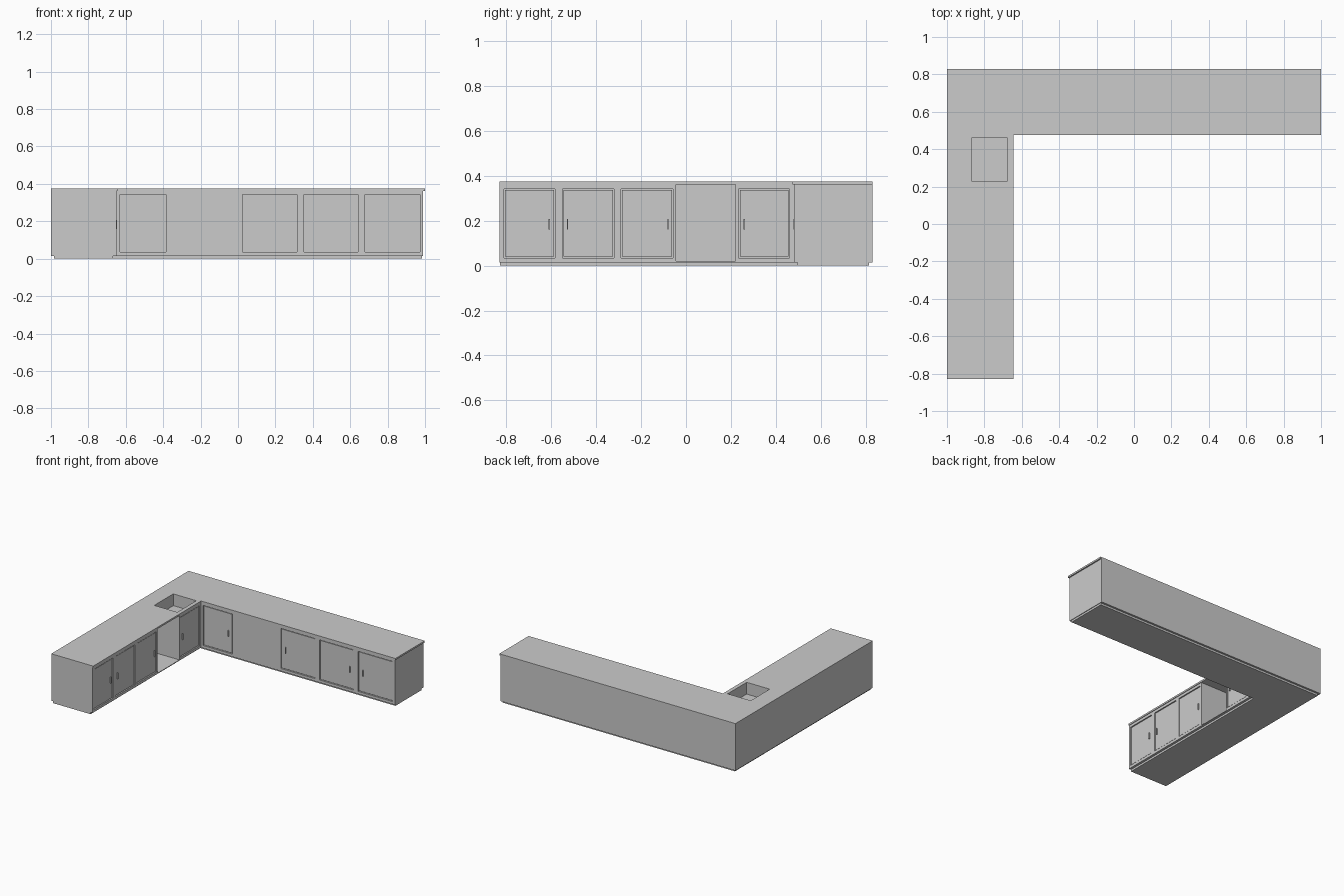
import bpy, bmesh

if "Cube" in bpy.data.objects:
    bpy.data.objects.remove(bpy.data.objects["Cube"])


def l_shape(name, x0, x1, xi, y0, y1, yi, z0, z1):
    """Extrude an L outline: left leg inner edge at xi, back leg inner edge at yi."""
    bm = bmesh.new()
    pts = [(x0, y0), (xi, y0), (xi, yi), (x1, yi), (x1, y1), (x0, y1)]
    face = bm.faces.new([bm.verts.new((x, y, z0)) for x, y in pts])
    res = bmesh.ops.extrude_face_region(bm, geom=[face])
    verts = [v for v in res["geom"] if isinstance(v, bmesh.types.BMVert)]
    bmesh.ops.translate(bm, verts=verts, vec=(0, 0, z1 - z0))
    bmesh.ops.recalc_face_normals(bm, faces=bm.faces)
    return finish(name, bm)


def box(name, lo, hi):
    bm = bmesh.new()
    bmesh.ops.create_cube(bm, size=1)
    for v in bm.verts:
        v.co = [(a + b) / 2 + c * (b - a) for a, b, c in zip(lo, hi, v.co)]
    return finish(name, bm)


def finish(name, bm):
    mesh = bpy.data.meshes.new(name)
    bm.to_mesh(mesh)
    bm.free()
    ob = bpy.data.objects.new(name, mesh)
    bpy.context.collection.objects.link(ob)
    return ob


def cut(target, lo, hi):
    cutter = box("cutter", lo, hi)
    cutter.hide_render = True
    mod = target.modifiers.new("cut", 'BOOLEAN')
    mod.operation = 'DIFFERENCE'
    mod.solver = 'EXACT'
    mod.object = cutter
    bpy.context.view_layer.objects.active = target
    bpy.ops.object.modifier_apply(modifier=mod.name)
    bpy.data.objects.remove(cutter)


FX, FY = -0.65, 0.482       # cabinet front planes of the two runs
TOP, UNDER = 0.375, 0.362   # worktop surfaces

# Main L-shaped parts
plinth = l_shape("plinth", -0.985, 0.985, -0.668, -0.828, 0.815, 0.497, 0, 0.016)
cabinets = l_shape("cabinets", -1, 0.99, FX, -0.83, 0.83, FY, 0.015, UNDER)
worktop = l_shape("worktop", -1, 1, -0.645, -0.83, 0.83, 0.475, UNDER, TOP)

# Sink basin through worktop and carcass
cut(worktop, (-0.87, 0.23, 0.3), (-0.675, 0.46, 0.5))
cut(cabinets, (-0.87, 0.23, 0.285), (-0.675, 0.46, 0.5))

# Open appliance bay in the left run
cut(cabinets, (-0.98, -0.045, 0.02), (-0.5, 0.22, 0.5))


def door(run, a, b, handle=None):
    """Inset door between a and b along the run, with an optional bar handle."""
    def span(d0, d1, s0, s1, z0, z1):
        # d is depth behind the front plane, s is position along the run
        if run == "left":
            return (FX - d1, s0, z0), (FX - d0, s1, z1)
        return (s0, FY + d0, z0), (s1, FY + d1, z1)
    cut(cabinets, *span(-0.05, 0.012, a, b, 0.035, 0.342))
    g = 0.005
    box(run + "_door", *span(0.004, 0.013, a + g, b - g, 0.035 + g, 0.342 - g))
    if handle is not None:
        box(run + "_handle", *span(-0.004, 0.006, handle - 0.003, handle + 0.003,
                                   0.16, 0.207))


# Doors of the left run, then of the back run
for a, b, h in [(-0.812, -0.583, -0.61), (-0.55, -0.32, -0.528),
                (-0.29, -0.058, -0.08), (0.235, 0.462, 0.26)]:
    door("left", a, b, h)
for a, b, h in [(-0.632, -0.385, -0.42), (0.025, 0.315, 0.065),
                (0.352, 0.642, 0.61), (0.68, 0.972, 0.72)]:
    door("back", a, b, h)
